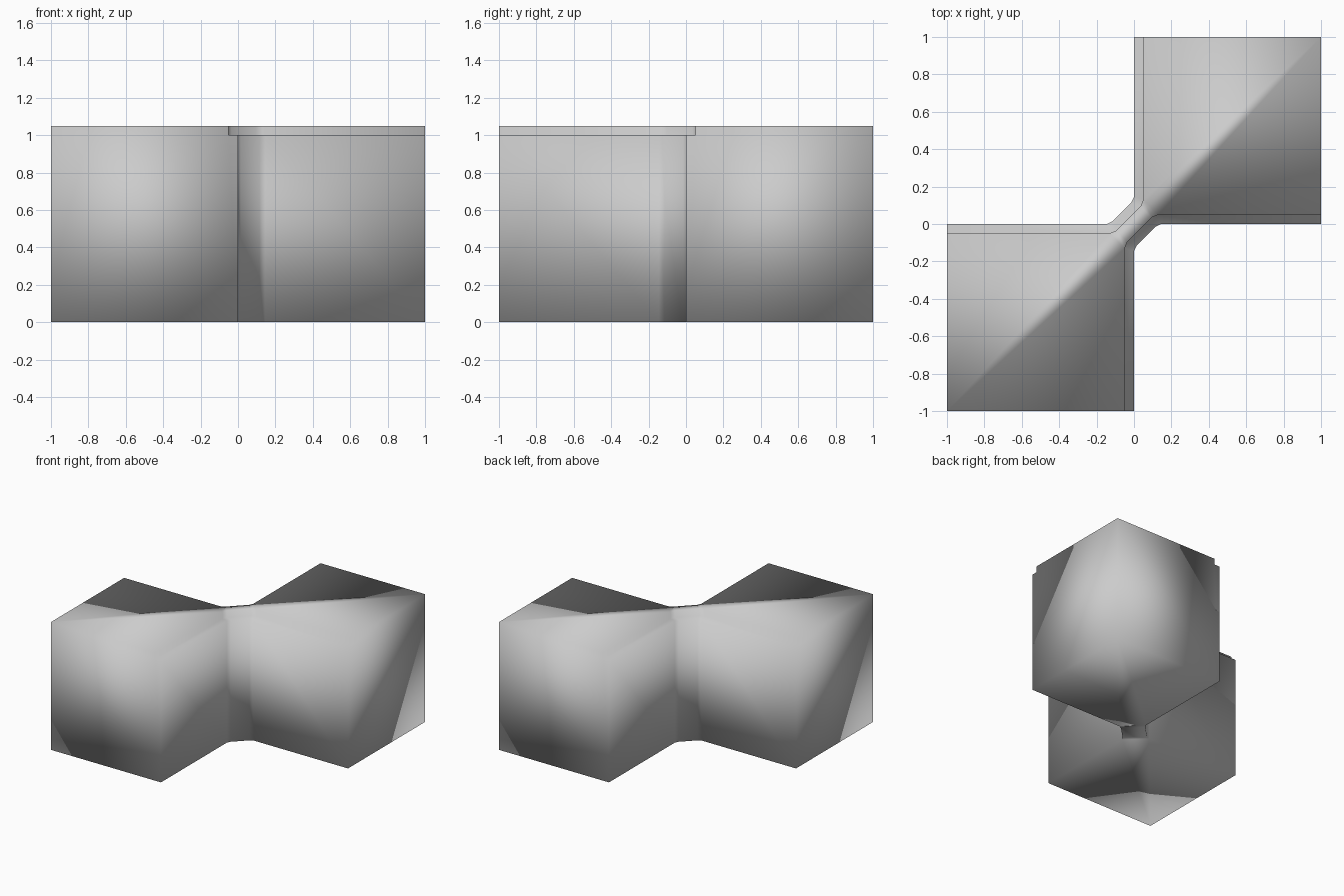
import bpy, bmesh

if "Cube" in bpy.data.objects:
    bpy.data.objects.remove(bpy.data.objects["Cube"])

H, LIP = 1.0, 1.05

# Half outlines of one wall: along y=0, rounded chamfer, along x=0
outer = [(-1, 0), (-.145, 0), (-.115, .015), (-.015, .115), (0, .145), (0, 1)]
inner = [(-1, -.05), (-.13, -.05), (-.095, -.035), (.035, .095), (.05, .13), (.05, 1)]

bm = bmesh.new()


def row(pts, z, s):
    return [bm.verts.new((s * x, s * y, z)) for x, y in pts]


# Each wall: base edge, ledge outer edge, ledge inner edge, top edge
walls = []
for s in (1, -1):
    rows = [row(outer, 0, s), row(outer, H, s), row(inner, H, s), row(inner, LIP, s)]
    walls.append(rows)
    for a, b in zip(rows, rows[1:]):
        for i in range(5):
            bm.faces.new((a[i], a[i + 1], b[i + 1], b[i]))

# The two blocks: far corner column, stepped end faces, top and bottom
for p, q, s in ((walls[0], walls[1], 1), (walls[1], walls[0], -1)):
    lo = bm.verts.new((s, s, 0))
    hi = bm.verts.new((s, s, LIP))
    bm.faces.new([lo, hi] + [r[5] for r in reversed(p)])
    bm.faces.new([lo, hi] + [r[0] for r in reversed(q)])
    for k, c in ((0, lo), (3, hi)):
        bm.faces.new([p[k][3], p[k][4], p[k][5], c, q[k][0], q[k][1], q[k][2]])

# Neck top and bottom between the blocks
for k in (0, 3):
    a, b = walls[0][k], walls[1][k]
    bm.faces.new((a[2], a[3], b[2], b[3]))

bmesh.ops.recalc_face_normals(bm, faces=bm.faces)
for f in bm.faces:
    f.smooth = True
me = bpy.data.meshes.new("corner_wall_tile")
bm.to_mesh(me)
bm.free()
ob = bpy.data.objects.new("corner_wall_tile", me)
bpy.context.collection.objects.link(ob)
